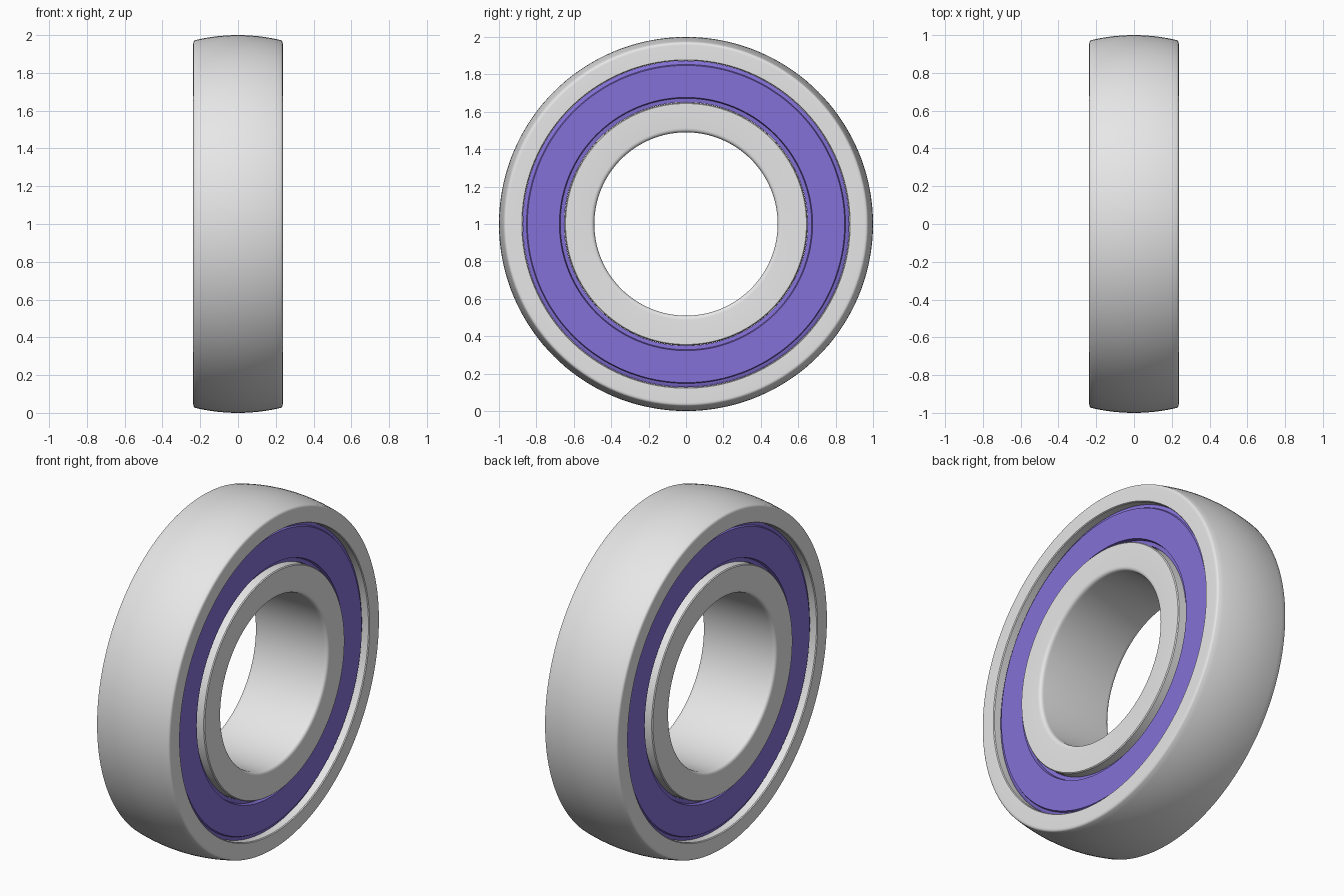
import bpy, bmesh
from math import radians, sin, cos, pi, sqrt
from mathutils import Matrix, Vector

cube = bpy.data.objects.get("Cube")
if cube:
    bpy.data.objects.remove(cube, do_unlink=True)

SEGMENTS = 144
HALF_WIDTH = 0.237


def material(name, color):
    mat = bpy.data.materials.new(name)
    mat.use_nodes = True
    mat.diffuse_color = color
    mat.node_tree.nodes["Principled BSDF"].inputs["Base Color"].default_value = color
    return mat


def fillet(corner, start, end, steps=5):
    """Rounded corner from start to end, as (x, radius) points."""
    a, c, b = Vector(start), Vector(corner), Vector(end)
    ts = [i / steps for i in range(steps + 1)]
    return [tuple(a * (1 - t) ** 2 + c * 2 * t * (1 - t) + b * t * t) for t in ts]


def mirrored(half):
    """Close a profile by reflecting its +x half, skipping points on x = 0."""
    return half + [(-x, r) for x, r in reversed(half) if abs(x) > 1e-5]


def lathe(name, profile, mat):
    """Revolve a closed (x, radius) profile about the x axis at z = 1."""
    bm = bmesh.new()
    rings = []
    for i in range(SEGMENTS):
        turn = Matrix.Rotation(2 * pi * i / SEGMENTS, 3, 'X')
        rings.append([bm.verts.new(turn @ Vector((x, 0, r))) for x, r in profile])
    n = len(profile)
    for i, ring in enumerate(rings):
        after = rings[(i + 1) % SEGMENTS]
        for j in range(n):
            k = (j + 1) % n
            bm.faces.new((ring[j], ring[k], after[k], after[j]))
    bmesh.ops.recalc_face_normals(bm, faces=bm.faces)
    mesh = bpy.data.meshes.new(name)
    bm.to_mesh(mesh)
    bm.free()
    mesh.materials.append(mat)
    obj = bpy.data.objects.new(name, mesh)
    obj.location.z = 1
    bpy.context.collection.objects.link(obj)
    bpy.ops.object.select_all(action='DESELECT')
    obj.select_set(True)
    bpy.context.view_layer.objects.active = obj
    bpy.ops.object.shade_smooth_by_angle(angle=radians(30))
    return obj


steel = material("light_steel", (0.8, 0.8, 0.8, 1))
purple = material("purple_seal", (0.233, 0.165, 0.68, 1))

# Outer ring: crowned rim, rounded shoulders and a ball groove inside
crown_radius = 0.98
crown = []
for i in range(9):
    x = 0.228 * i / 8
    crown.append((x, 1 - crown_radius + sqrt(crown_radius ** 2 - x * x)))
shoulder = fillet((HALF_WIDTH, 0.969), crown[-1], (HALF_WIDTH, 0.955))
outer_groove = [(0.12 * cos(a), 0.84 + 0.08 * sin(a))
                for a in (pi / 2 * i / 6 for i in range(7))]
outer_half = crown[:-1] + shoulder + [(HALF_WIDTH, 0.878), (0.232, 0.874),
                                      (0.16, 0.874), (0.16, 0.84)] + outer_groove
lathe("outer_ring", mirrored(outer_half), steel)

# Inner ring: rounded bore edges and a ball groove outside
bore_edge = fillet((HALF_WIDTH, 0.49), (0.212, 0.49), (HALF_WIDTH, 0.513))
inner_groove = [(0.12 * cos(a), 0.65 - 0.07 * sin(a))
                for a in (pi / 2 * i / 6 for i in range(7))]
inner_half = [(0, 0.49)] + bore_edge + [(HALF_WIDTH, 0.644), (0.232, 0.649)] + inner_groove
lathe("inner_ring", mirrored(inner_half), steel)

# Seals: recessed annular plates with a stepped lip at both edges
seal = [(0.165, 0.651), (0.185, 0.651), (0.187, 0.672), (0.207, 0.677),
        (0.207, 0.848), (0.197, 0.853), (0.195, 0.866), (0.19, 0.873), (0.165, 0.873)]
for side, sign in (("left", 1), ("right", -1)):
    lathe(side + "_seal", [(sign * x, r) for x, r in seal], purple)
